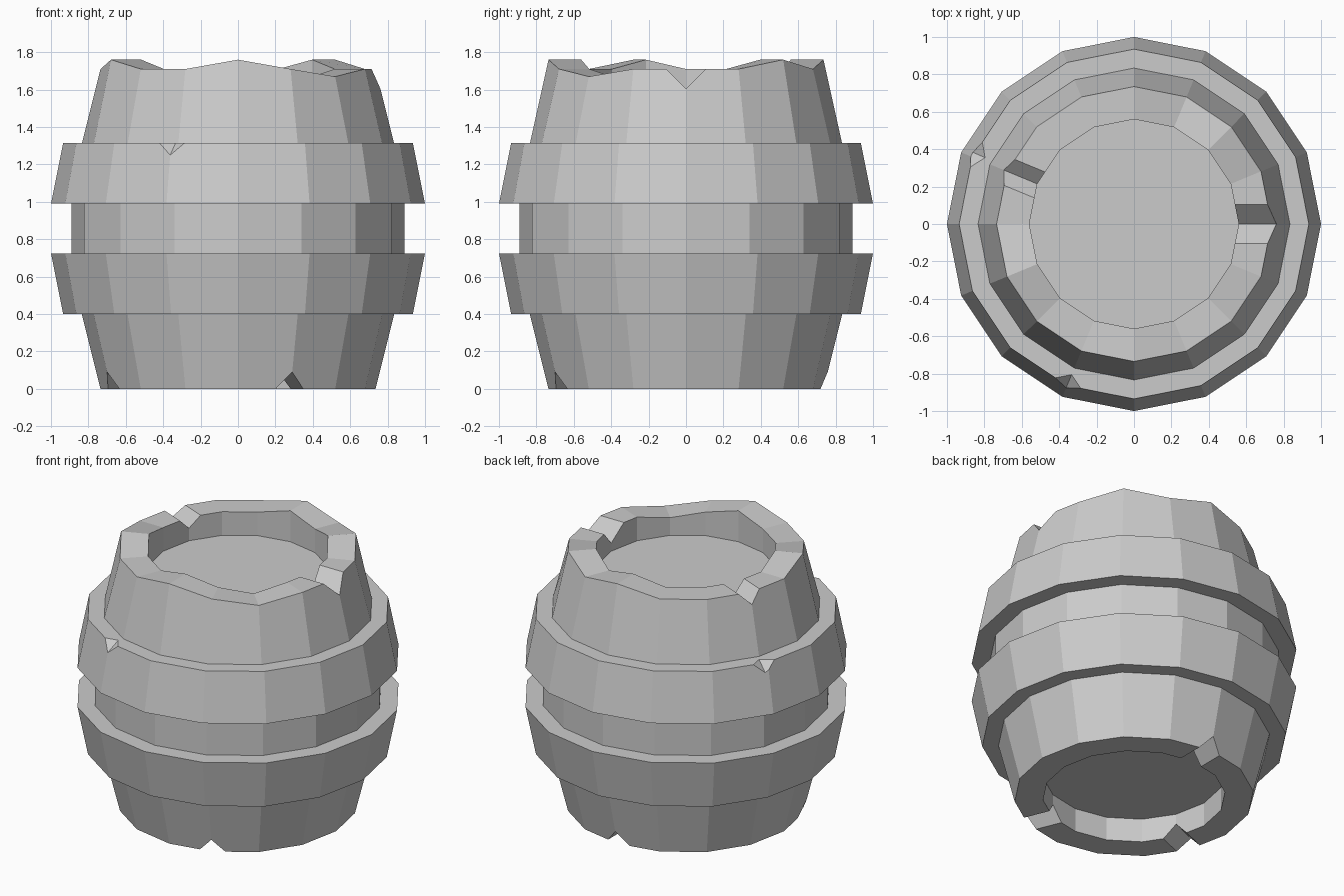
import bpy, bmesh
from math import cos, sin, radians, pi

if "Cube" in bpy.data.objects:
    bpy.data.objects.remove(bpy.data.objects["Cube"])

SIDES = 16


def make_object(name, bm):
    bmesh.ops.recalc_face_normals(bm, faces=bm.faces)
    mesh = bpy.data.meshes.new(name)
    bm.to_mesh(mesh)
    bm.free()
    ob = bpy.data.objects.new(name, mesh)
    bpy.context.collection.objects.link(ob)
    return ob


def rings_from(bm, profile, height=None):
    """One ring of vertices per (radius, z) point; z None takes the rim height."""
    return [[bm.verts.new((r * cos(2 * pi * i / SIDES), r * sin(2 * pi * i / SIDES),
                           height[i] if z is None else z)) for i in range(SIDES)]
            for r, z in profile]


def bridge(bm, a, b):
    for i in range(SIDES):
        j = (i + 1) % SIDES
        bm.faces.new((a[i], a[j], b[j], b[i]))


def wedge(bm, angle, r0, r1, tip0, tip1, half, height):
    """Radial V-shaped prism; its tip runs from (r0, tip0) to (r1, tip1)."""
    c, s = cos(radians(angle)), sin(radians(angle))
    ends = []
    for r, tip in ((r0, tip0), (r1, tip1)):
        ends.append([bm.verts.new((r * c - t * s, r * s + t * c, z))
                     for t, z in ((0, tip), (half, tip + height), (-half, tip + height))])
    a, b = ends
    bm.faces.new(a)
    bm.faces.new(b[::-1])
    for i in range(3):
        j = (i + 1) % 3
        bm.faces.new((a[i], b[i], b[j], a[j]))


def carve(ob, wedges):
    bm = bmesh.new()
    for w in wedges:
        wedge(bm, *w)
    cutter = make_object("notch_cutter", bm)
    cutter.hide_render = True
    mod = ob.modifiers.new("notches", 'BOOLEAN')
    mod.operation, mod.solver, mod.object = 'DIFFERENCE', 'EXACT', cutter
    dg = bpy.context.evaluated_depsgraph_get()
    mesh = bpy.data.meshes.new_from_object(ob.evaluated_get(dg))
    ob.modifiers.clear()
    ob.data = mesh
    bpy.data.objects.remove(cutter)


# Barrel body: uneven top rim and a recessed lid at each end
rim = [1.71] * SIDES
for i in (2, 4, 9, 12):
    rim[i] = 1.76
rim[14] = 1.67
bm = bmesh.new()
rings = rings_from(bm, [(0.56, 0.16), (0.56, 0), (0.735, 0), (0.835, 0.40), (0.89, 0.725),
                        (0.89, 0.99), (0.835, 1.31), (0.735, None), (0.56, None),
                        (0.56, 1.55)], rim)
for a, b in zip(rings, rings[1:]):
    bridge(bm, a, b)
bm.faces.new(rings[0])
bm.faces.new(rings[-1])
body = make_object("barrel_body", bm)

# Chips in the rims: two at the top, three at the bottom
carve(body, [(0, 0.4, 0.95, 1.605, 1.605, 0.22, 0.22),
             (157.5, 0.4, 0.95, 1.635, 1.635, 0.22, 0.22)]
      + [(a, 0.4, 0.95, 0.09, 0.09, 0.16, -0.18) for a in (90, 202.5, 292.5)])


# Hoops: the wide edge of each faces the middle
def hoop(name, z_wide, z_narrow):
    bm = bmesh.new()
    r = rings_from(bm, [(0.885, z_wide), (1.0, z_wide), (0.935, z_narrow), (0.83, z_narrow)])
    for i in range(4):
        bridge(bm, r[i], r[(i + 1) % 4])
    return make_object(name, bm)


hoop("lower_hoop", 0.725, 0.40)
upper = hoop("upper_hoop", 0.99, 1.315)

# Small nicks in the upper hoop's top edge, sloping outward
carve(upper, [(a, 0.86, 1.1, 1.325, 1.12, 0.35, 0.2) for a in (247.5, 156)])
